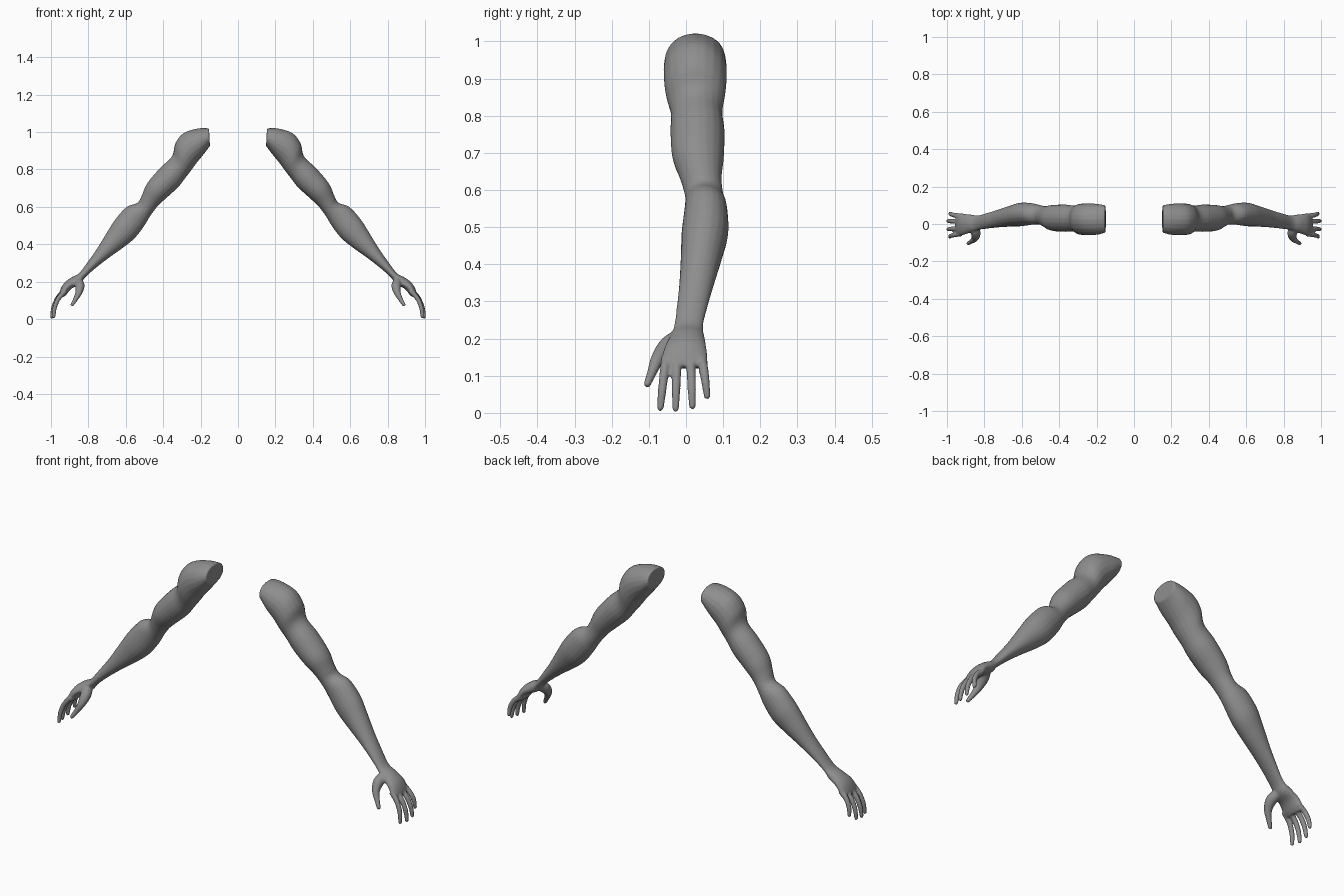
import bpy, bmesh, math
from mathutils import Vector

if "Cube" in bpy.data.objects:
    bpy.data.objects.remove(bpy.data.objects["Cube"])

SIDES = 20
skin = bpy.data.materials.new("grey_clay")
skin.diffuse_color = (0.27, 0.27, 0.27, 1)
skin.use_nodes = True
skin.node_tree.nodes["Principled BSDF"].inputs["Base Color"].default_value = skin.diffuse_color


def spline(rows, steps=4):
    """Catmull-Rom interpolation of rows of numbers."""
    out, n = [], len(rows)
    for i in range(n - 1):
        a, b, c, d = (rows[max(i - 1, 0)], rows[i], rows[i + 1], rows[min(i + 2, n - 1)])
        for k in range(steps):
            t = k / steps
            out.append([0.5 * (2 * q + (r - p) * t + (2 * p - 5 * q + 4 * r - s) * t * t
                               + (3 * q - p - 3 * r + s) * t ** 3)
                        for p, q, r, s in zip(a, b, c, d)])
    out.append(list(rows[-1]))
    return out


def loft(bm, sections):
    """Skin elliptical sections (centre, half axis, half axis) and cap both ends."""
    rings = []
    for centre, u, v in sections:
        rings.append([bm.verts.new(centre + u * math.cos(a) + v * math.sin(a))
                      for a in (2 * math.pi * i / SIDES for i in range(SIDES))])
    for r, s in zip(rings, rings[1:]):
        for i in range(SIDES):
            j = (i + 1) % SIDES
            bm.faces.new((r[i], r[j], s[j], s[i]))
    bm.faces.new(rings[0][::-1])
    bm.faces.new(rings[-1])


def limb(bm, rows):
    """Rows: upper x, upper z, lower x, lower z, front y, back y."""
    sections = []
    for ux, uz, lx, lz, y0, y1 in spline(rows):
        yc = (y0 + y1) / 2
        up, low = Vector((ux, yc, uz)), Vector((lx, yc, lz))
        sections.append(((up + low) / 2, (up - low) / 2, Vector((0, (y1 - y0) / 2, 0))))
    loft(bm, sections)


def digit(bm, rows):
    """Round tapering tube with a domed tip. Rows: x, y, z, radius."""
    pts = spline(rows)
    last, r = Vector(pts[-1][:3]), pts[-1][3]
    way = (last - Vector(pts[-2][:3])).normalized()
    for f in (0.5, 0.85, 0.98):
        pts.append([*(last + way * r * f), r * math.sqrt(1 - f * f)])
    sections = []
    for i, p in enumerate(pts):
        t = Vector(pts[min(i + 1, len(pts) - 1)][:3]) - Vector(pts[max(i - 1, 0)][:3])
        u = t.cross(Vector((0, 1, 0))).normalized()
        v = t.cross(u).normalized()
        sections.append((Vector(p[:3]), u * p[3], v * p[3]))
    loft(bm, sections)


bm = bmesh.new()

# shoulder, upper arm, elbow, forearm and wrist, running into the palm
limb(bm, [
    (.155, 1.02, .150, .925, -.046, .100),
    (.210, 1.02, .190, .873, -.058, .108),
    (.290, .995, .225, .830, -.060, .110),
    (.335, .940, .250, .795, -.056, .107),
    (.353, .870, .285, .750, -.041, .098),
    (.415, .810, .320, .705, -.042, .104),
    (.485, .727, .380, .650, -.037, .102),
    (.515, .660, .430, .603, -.016, .096),
    (.537, .622, .470, .550, -.003, .101),
    (.595, .600, .500, .500, -.004, .111),
    (.655, .535, .550, .435, -.012, .114),
    (.700, .465, .610, .385, -.014, .099),
    (.755, .375, .690, .328, -.018, .077),
    (.802, .308, .755, .278, -.024, .060),
    (.850, .245, .815, .225, -.032, .046),
    (.893, .222, .845, .187, -.043, .050),
    (.932, .190, .890, .163, -.058, .055),
    (.953, .150, .918, .130, -.066, .059),
    (.956, .128, .932, .118, -.062, .056),
])

# four fingers: knuckle y, tip x, tip y, tip z
for ky, tx, ty, tz in ((-.053, .985, -.069, .013), (-.024, .995, -.028, .011),
                       (.012, .995, .017, .018), (.042, .983, .057, .045)):
    kx, kz = .925, .150
    rows = []
    for t, r in ((0, .014), (.35, .0125), (.7, .0115), (1, .009)):
        bow = .016 * math.sin(math.pi * t)
        rows.append((kx + (tx - kx) * t + bow, ky + (ty - ky) * t,
                     kz + (tz - kz) * t + bow * .5, r))
    digit(bm, rows)

# thumb
digit(bm, [(.858, -.012, .205, .024), (.846, -.048, .180, .026),
           (.850, -.076, .145, .019), (.868, -.092, .108, .013),
           (.886, -.104, .078, .010)])

bmesh.ops.recalc_face_normals(bm, faces=bm.faces)
mesh = bpy.data.meshes.new("arms")
bm.to_mesh(mesh)
bm.free()
arms = bpy.data.objects.new("arms", mesh)
bpy.context.collection.objects.link(arms)
mesh.materials.append(skin)

# blend the hand into one skin, then mirror to the other arm
remesh = arms.modifiers.new("blend", 'REMESH')
remesh.mode = 'VOXEL'
remesh.voxel_size = 0.005
remesh.use_smooth_shade = True
smooth = arms.modifiers.new("relax", 'SMOOTH')
smooth.factor = 0.5
smooth.iterations = 3
mirror = arms.modifiers.new("other_side", 'MIRROR')
mirror.use_axis[0] = True
mirror.use_mirror_merge = False
